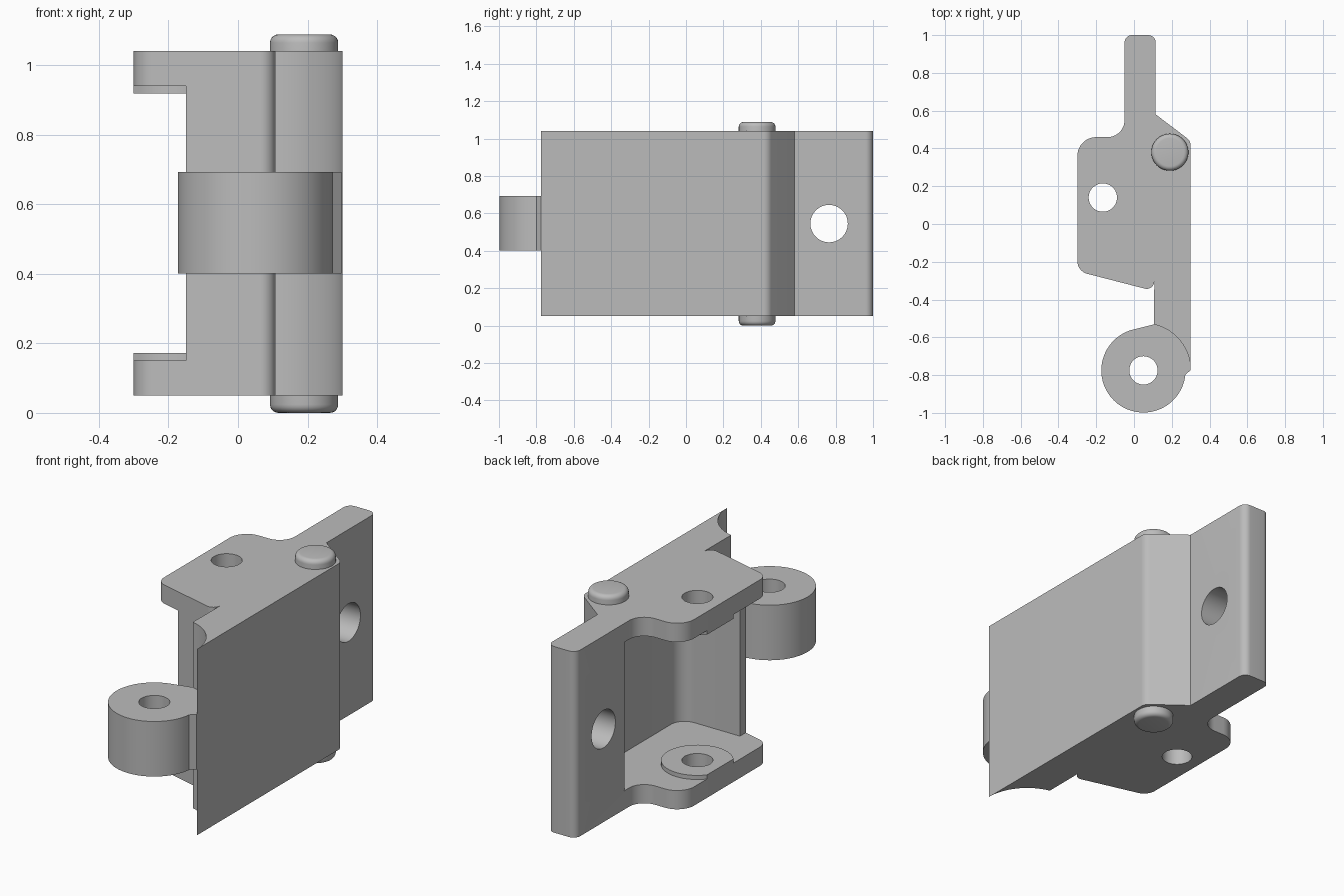
import bpy, bmesh, math
from mathutils import Vector

if "Cube" in bpy.data.objects:
    bpy.data.objects.remove(bpy.data.objects["Cube"], do_unlink=True)

grey = bpy.data.materials.new("plain_grey")
grey.use_nodes = True
grey.diffuse_color = (0.5, 0.5, 0.5, 1)
grey.node_tree.nodes["Principled BSDF"].inputs["Base Color"].default_value = (0.5, 0.5, 0.5, 1)


def arc(cx, cy, r, a0, a1, n):
    """Points along an arc, angles in degrees."""
    angles = [math.radians(a0 + (a1 - a0) * i / n) for i in range(n + 1)]
    return [(cx + r * math.cos(a), cy + r * math.sin(a)) for a in angles]


def circle(cx, cy, r, n=64):
    return arc(cx, cy, r, 0, 360, n)[:-1]


def rounded(corners, n=10):
    """Polygon from (x, y) or (x, y, fillet radius) corners."""
    out = []
    for i, c in enumerate(corners):
        p = Vector(c[:2])
        if len(c) < 3:
            out.append(tuple(p))
            continue
        u = (Vector(corners[i - 1][:2]) - p).normalized()
        v = (Vector(corners[(i + 1) % len(corners)][:2]) - p).normalized()
        half = u.angle(v) / 2
        centre = p + (u + v).normalized() * c[2] / math.sin(half)
        start = p + u * c[2] / math.tan(half) - centre
        end = p + v * c[2] / math.tan(half) - centre
        a0 = math.atan2(start.y, start.x)
        sweep = math.atan2(start.x * end.y - start.y * end.x, start.dot(end))
        out += arc(*centre, c[2], math.degrees(a0), math.degrees(a0 + sweep), n)
    return out


def prism(name, points, z0, z1):
    bm = bmesh.new()
    face = bm.faces.new([bm.verts.new((x, y, z0)) for x, y in points])
    top = bmesh.ops.extrude_face_region(bm, geom=[face])["geom"]
    bmesh.ops.translate(bm, vec=(0, 0, z1 - z0),
                        verts=[g for g in top if isinstance(g, bmesh.types.BMVert)])
    bmesh.ops.recalc_face_normals(bm, faces=bm.faces)
    mesh = bpy.data.meshes.new(name)
    bm.to_mesh(mesh)
    bm.free()
    mesh.materials.append(grey)
    obj = bpy.data.objects.new(name, mesh)
    bpy.context.collection.objects.link(obj)
    return obj


def boolean(obj, tool, operation="DIFFERENCE"):
    """Apply a boolean and remove the tool."""
    mod = obj.modifiers.new("cut", "BOOLEAN")
    mod.operation, mod.solver, mod.object = operation, "EXACT", tool
    tool.hide_render = True
    bpy.context.view_layer.objects.active = obj
    bpy.ops.object.modifier_apply(modifier=mod.name)
    bpy.data.objects.remove(tool, do_unlink=True)


def smooth(obj):
    bpy.ops.object.select_all(action="DESELECT")
    obj.select_set(True)
    bpy.context.view_layer.objects.active = obj
    bpy.ops.object.shade_smooth_by_angle(angle=math.radians(30))


BOTTOM, TOP, PLATE = 0.05, 1.04, 0.10
RING = (0.05, -0.775)
HOLE = (-0.165, 0.14)
PIN = (0.19, 0.38)

# Bracket body: one outline with a hollowed middle
outline = rounded([
    (0.115, 0.58), (0.115, 1, 0.04), (-0.05, 1, 0.04), (-0.05, 0.46, 0.09),
    (-0.3, 0.46, 0.1), (-0.3, -0.25, 0.07), (0.107, -0.355, 0.04)])
outline += arc(*RING, 0.25, 77, 0, 16)
outline += rounded([(0.3, -0.7), (0.3, 0.44, 0.05), (0.115, 0.58)])[1:-1]
body = prism("bracket_body", outline, BOTTOM, TOP)

pocket = rounded([
    (-0.5, -0.6), (-0.15, -0.6), (-0.15, -0.24), (0.2, -0.24, 0.08),
    (0.2, 0.26), (-0.045, 0.58), (-0.06, 0.62), (-0.5, 0.62)])
boolean(body, prism("pocket_cutter", pocket, BOTTOM + PLATE, TOP - PLATE))
boolean(body, prism("plate_hole_cutter", circle(*HOLE, 0.075), -0.5, 1.5))

# Cross hole through the rear flange
cutter = prism("flange_hole_cutter", circle(0, 0, 0.1), -0.5, 0.5)
cutter.rotation_euler = (0, math.pi / 2, 0)
cutter.location = (0, 0.765, 0.545)
bpy.context.view_layer.update()
boolean(body, cutter)
smooth(body)

# Raised bosses around the plate holes, trimmed flush with the plate edge
boss_outline = [(max(x, -0.3), y) for x, y in circle(*HOLE, 0.175)]
for name, z0, z1 in (("lower_boss", 0.145, 0.172), ("upper_boss", 0.918, 0.945)):
    boss = prism(name, boss_outline, z0, z1)
    boolean(boss, prism("boss_cutter", circle(*HOLE, 0.075), -0.5, 1.5))
    smooth(boss)

# Hinge ring with the short web that joins it to the body
ring = prism("hinge_ring", circle(*RING, 0.223, 96), 0.4, 0.693)
web = [(0.0, -0.558), (0.11, -0.53), (0.2, -0.53), (0.298, -0.7),
       (0.298, -0.775), (0.27, -0.8), (0.05, -0.7)]
boolean(ring, prism("ring_web", web, 0.4, 0.693), "UNION")
boolean(ring, prism("ring_hole_cutter", circle(*RING, 0.075), -0.5, 1.5))
smooth(ring)

# Pin ends with rounded rims
for name, z0, z1, rim in (("lower_pin_end", 0, 0.08, 0), ("upper_pin_end", 1.0, 1.088, 1.088)):
    pin = prism(name, circle(*PIN, 0.098), z0, z1)
    bm = bmesh.new()
    bm.from_mesh(pin.data)
    edges = [e for e in bm.edges if all(abs(v.co.z - rim) < 0.001 for v in e.verts)]
    bmesh.ops.bevel(bm, geom=edges, offset=0.024, segments=5, profile=0.5, affect="EDGES")
    bm.to_mesh(pin.data)
    bm.free()
    smooth(pin)
